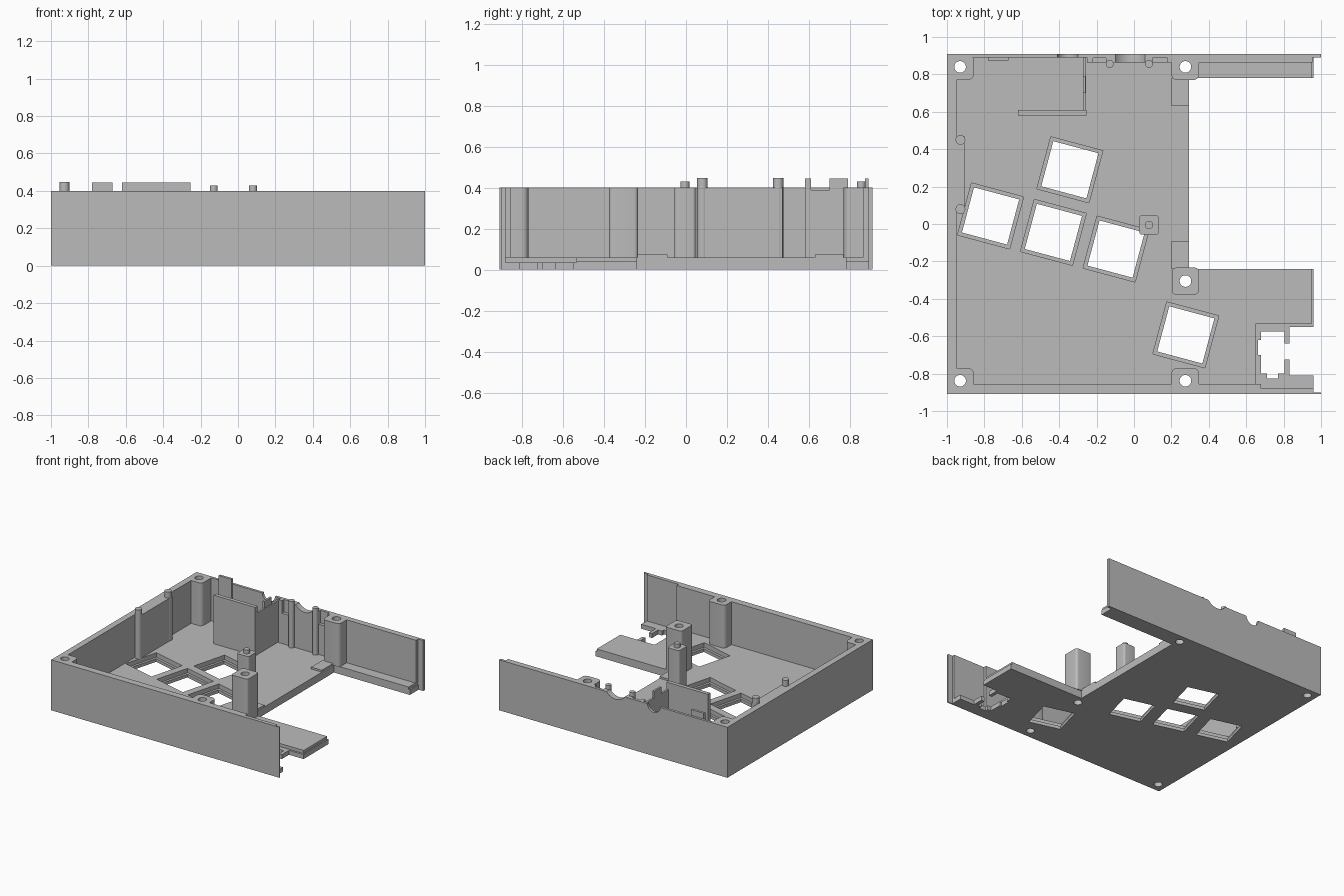
import bpy
import bmesh
import math
from mathutils import Matrix

cube = bpy.data.objects.get("Cube")
if cube:
    bpy.data.objects.remove(cube, do_unlink=True)

grey = bpy.data.materials.new("plain grey plastic")
grey.use_nodes = True
grey.diffuse_color = (0.5, 0.5, 0.5, 1)
grey.node_tree.nodes["Principled BSDF"].inputs["Base Color"].default_value = grey.diffuse_color

FLOOR, RIM = 0.06, 0.4
parts = []


def make_object(name, bm):
    mesh = bpy.data.meshes.new(name)
    bmesh.ops.recalc_face_normals(bm, faces=bm.faces)
    bm.to_mesh(mesh)
    bm.free()
    mesh.materials.append(grey)
    obj = bpy.data.objects.new(name, mesh)
    bpy.context.collection.objects.link(obj)
    parts.append(obj)
    return obj


def box(name, x, y, z, rounding=0, turn=0):
    """Box from (low, high) ranges, with optional rounded upright edges."""
    bm = bmesh.new()
    bmesh.ops.create_cube(bm, size=1)
    bmesh.ops.scale(bm, vec=[b - a for a, b in (x, y, z)], verts=bm.verts)
    if rounding:
        upright = [e for e in bm.edges if abs(e.verts[0].co.z - e.verts[1].co.z) > 0.01]
        bmesh.ops.bevel(bm, geom=upright, offset=rounding, segments=5, profile=0.5, affect="EDGES")
    place = Matrix.Translation([(a + b) / 2 for a, b in (x, y, z)])
    bm.transform(place @ Matrix.Rotation(turn, 4, "Z"))
    return make_object(name, bm)


def square(name, centre, size, z, rounding=0, turn=0):
    ranges = [(c - size / 2, c + size / 2) for c in centre]
    return box(name, ranges[0], ranges[1], z, rounding, turn)


def cylinder(name, centre, radius, low, high, along_y=False):
    bm = bmesh.new()
    bmesh.ops.create_cone(bm, cap_ends=True, segments=32, radius1=radius,
                          radius2=radius, depth=high - low)
    if along_y:
        turn = Matrix.Rotation(math.pi / 2, 4, "X")
        bm.transform(Matrix.Translation((centre[0], (low + high) / 2, centre[1])) @ turn)
    else:
        bm.transform(Matrix.Translation((centre[0], centre[1], (low + high) / 2)))
    return make_object(name, bm)


def combine(target, tools, operation):
    """Apply boolean tools to the target, then discard them."""
    for tool in tools:
        mod = target.modifiers.new("combine", "BOOLEAN")
        mod.operation = operation
        mod.solver = "EXACT"
        mod.object = tool
    bpy.context.view_layer.update()
    graph = bpy.context.evaluated_depsgraph_get()
    result = bpy.data.meshes.new_from_object(target.evaluated_get(graph))
    target.modifiers.clear()
    target.data = result
    for tool in tools:
        parts.remove(tool)
        bpy.data.objects.remove(tool, do_unlink=True)


# Screw post positions
corner_posts = [(-0.93, 0.84), (-0.93, -0.838), (0.275, 0.84), (0.275, -0.838)]
inner_post = (0.275, -0.305)


def screw_holes():
    return [cylinder("screw_cutter", p, 0.031, -0.1, 0.5) for p in corner_posts + [inner_post]]


# Floor with two arms reaching to the open side
floor = box("floor", (-1, 0.295), (-0.91, 0.91), (0, FLOOR))
arms = [
    box("front_arm", (0.2, 0.95), (-0.91, -0.24), (0, FLOOR)),
    box("front_arm_tongue", (0.9, 0.96), (-0.91, -0.24), (0, 0.04)),
    box("back_arm", (0.2, 0.95), (0.78, 0.91), (0, FLOOR)),
    box("back_arm_tongue", (0.9, 0.96), (0.78, 0.91), (0, 0.04)),
]
combine(floor, arms, "UNION")

# Tilted square key openings with a stepped ledge
tilt = math.radians(-15)
cutters = screw_holes()
keys = [(-0.343, 0.29), (-0.767, 0.043), (-0.431, -0.045), (-0.096, -0.134), (0.277, -0.593)]
for key in keys:
    cutters.append(square("key_cutter", key, 0.25, (-0.1, 0.2), turn=tilt))
    cutters.append(square("ledge_cutter", key, 0.288, (0.025, 0.2), turn=tilt))

# Socket opening near the front of the open side
socket = [
    ((0.68, 0.805), (-0.8, -0.575)),
    ((0.832, 1.1), (-0.81, -0.55)),
    ((0.79, 0.85), (-0.725, -0.64)),
    ((0.71, 0.77), (-0.825, -0.79)),
    ((0.664, 0.69), (-0.7, -0.62)),
]
for x, y in socket:
    cutters.append(box("socket_cutter", x, y, (-0.1, 0.2)))
cutters.append(box("socket_step_cutter", (0.65, 1.1), (-0.88, -0.535), (0.035, 0.2)))
combine(floor, cutters, "DIFFERENCE")

# Outer walls, stepped thinner toward the open side
up = (FLOOR, RIM)
walls = box("walls", (-1, -0.95), (-0.91, 0.91), up)
sections = [
    box("front_wall", (-1, 0.68), (-0.91, -0.855), up),
    box("front_thin_wall", (0.6, 0.96), (-0.91, -0.88), (0.03, RIM)),
    box("front_lip", (0.9, 1), (-0.91, -0.9), (0, RIM)),
    box("back_thin_wall", (-1, -0.2), (0.89, 0.91), up),
    box("back_wall", (-0.25, 0.955), (0.863, 0.91), up),
    box("back_lip", (0.9, 1), (0.89, 0.91), (0, RIM)),
    box("thick_left_wall", (-0.98, -0.905), (0.08, 0.47), up),
]
for x, y in corner_posts:
    side = math.copysign(1, y)
    ends = sorted((side * 0.77, side * 0.905))
    sections.append(box("screw_post", (max(x - 0.075, -0.995), x + 0.073), ends, up, 0.03))
combine(walls, sections, "UNION")

# Cable notches in the back wall
notches = screw_holes()
notches.append(cylinder("round_notch_cutter", (-0.355, RIM), 0.055, 0.8, 1, True))
notches.append(cylinder("wide_notch_cutter", (-0.02, 0.46), 0.1, 0.8, 1, True))
for x in ((-0.22, -0.15), (0.1, 0.18)):
    notches.append(box("slot_cutter", x, (0.8, 0.888), (0.3, 0.5)))
combine(walls, notches, "DIFFERENCE")

# Free-standing posts
post = square("inner_screw_post", inner_post, 0.143, up, 0.02)
combine(post, [cylinder("screw_cutter", inner_post, 0.031, -0.1, 0.5)], "DIFFERENCE")
square("support_post", (0.08, -0.005), 0.104, up, 0.015)
cylinder("support_peg", (0.08, -0.005), 0.022, 0.35, 0.43)

# Locating pegs along the left and back walls
for y in (0.08, 0.45):
    cylinder("left_peg", (-0.928, y), 0.026, FLOOR, 0.447)
for x in (-0.13, 0.08):
    cylinder("back_peg", (x, 0.856), 0.021, FLOOR, 0.43)

# Battery partition and wall tabs
box("partition_front", (-0.62, -0.255), (0.58, 0.61), (FLOOR, 0.445))
box("partition_side", (-0.272, -0.256), (0.6, 0.895), (FLOOR, 0.39))
box("partition_tab", (-0.274, -0.258), (0.7, 0.79), (0.3, 0.445))
box("back_tab", (-0.78, -0.67), (0.873, 0.892), (0.2, 0.445))

# Raised pads on the floor edge
for y in ((0.63, 0.78), (-0.24, -0.09)):
    box("floor_pad", (0.2, 0.294), y, (0.05, 0.075))

# Smooth the round surfaces, keep edges sharp
bpy.ops.object.select_all(action="DESELECT")
for obj in parts:
    obj.select_set(True)
bpy.context.view_layer.objects.active = floor
bpy.ops.object.shade_smooth_by_angle(angle=math.radians(30))
